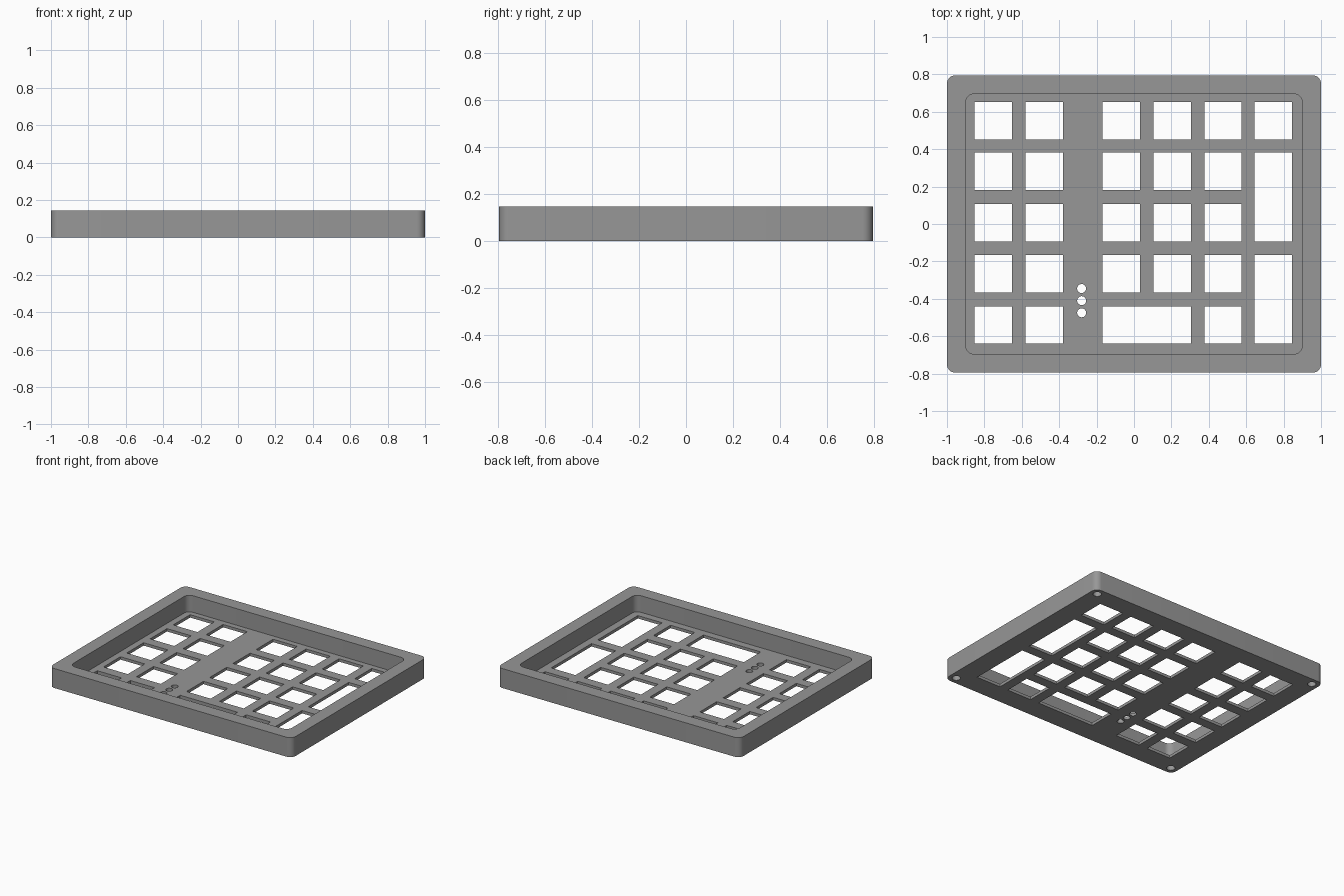
import bpy, bmesh, math

if "Cube" in bpy.data.objects:
    bpy.data.objects.remove(bpy.data.objects["Cube"])

W, D, H = 1.0, 0.795, 0.145      # half width, half depth, height
WALL, FLOOR, R = 0.1, 0.0215, 0.045
KEY = 0.1                        # half size of a key opening

grey = bpy.data.materials.new("case grey")
grey.diffuse_color = (0.31, 0.31, 0.31, 1)
grey.use_nodes = True
grey.node_tree.nodes["Principled BSDF"].inputs["Base Color"].default_value = grey.diffuse_color


def rounded(hx, hy, r, n=8):
    """Outline of a rounded rectangle."""
    pts = []
    for q, (sx, sy) in enumerate([(1, 1), (-1, 1), (-1, -1), (1, -1)]):
        for i in range(n + 1):
            a = math.pi / 2 * (q + i / n)
            pts.append((sx * (hx - r) + r * math.cos(a), sy * (hy - r) + r * math.sin(a)))
    return pts


def rect(x0, x1, y0, y1):
    return [(x0, y0), (x1, y0), (x1, y1), (x0, y1)]


def circle(x, y, r, n=24):
    return [(x + r * math.cos(2 * math.pi * i / n), y + r * math.sin(2 * math.pi * i / n))
            for i in range(n)]


def prisms(name, outlines, z0, z1):
    """One object made of upright prisms, one for each outline."""
    bm = bmesh.new()
    for pts in outlines:
        lo = [bm.verts.new((x, y, z0)) for x, y in pts]
        hi = [bm.verts.new((x, y, z1)) for x, y in pts]
        bm.faces.new(lo[::-1])
        bm.faces.new(hi)
        for i in range(len(pts)):
            j = (i + 1) % len(pts)
            bm.faces.new((lo[i], lo[j], hi[j], hi[i]))
    me = bpy.data.meshes.new(name)
    bm.to_mesh(me)
    bm.free()
    me.materials.append(grey)
    ob = bpy.data.objects.new(name, me)
    bpy.context.collection.objects.link(ob)
    return ob


# Case body
case = prisms("keypad_case", [rounded(W, D, R)], 0, H)

# Key openings: (first column, last column, top row, bottom row)
cols = [-0.752, -0.48, -0.068, 0.204, 0.476, 0.745]
rows = [0.553, 0.281, 0.006, -0.267, -0.54]
keys = [(c, c, r, r) for c in range(5) for r in range(5) if not (r == 4 and c in (2, 3))]
keys += [(2, 3, 4, 4), (5, 5, 0, 0), (5, 5, 1, 2), (5, 5, 3, 4)]
openings = [rect(cols[a] - KEY, cols[b] + KEY, rows[d] - KEY, rows[c] + KEY)
            for a, b, c, d in keys]

# Indicator light holes
openings += [circle(-0.28, y, 0.024) for y in (-0.345, -0.41, -0.475)]

# Recess, through openings and blind screw holes under the corners
screws = [circle(sx * (W - 0.055), sy * (D - 0.055), 0.029) for sx in (-1, 1) for sy in (-1, 1)]
cutters = [
    prisms("recess_cutter", [rounded(W - WALL, D - WALL, R)], FLOOR, H + 0.1),
    prisms("opening_cutter", openings, -0.1, H / 2),
    prisms("screw_cutter", screws, -0.1, 0.1),
]
bpy.context.view_layer.objects.active = case
case.select_set(True)
for c in cutters:
    m = case.modifiers.new(c.name, 'BOOLEAN')
    m.operation, m.solver, m.object = 'DIFFERENCE', 'EXACT', c
    bpy.ops.object.modifier_apply(modifier=m.name)
    bpy.data.objects.remove(c)

bpy.ops.object.shade_smooth_by_angle(angle=math.radians(30))
